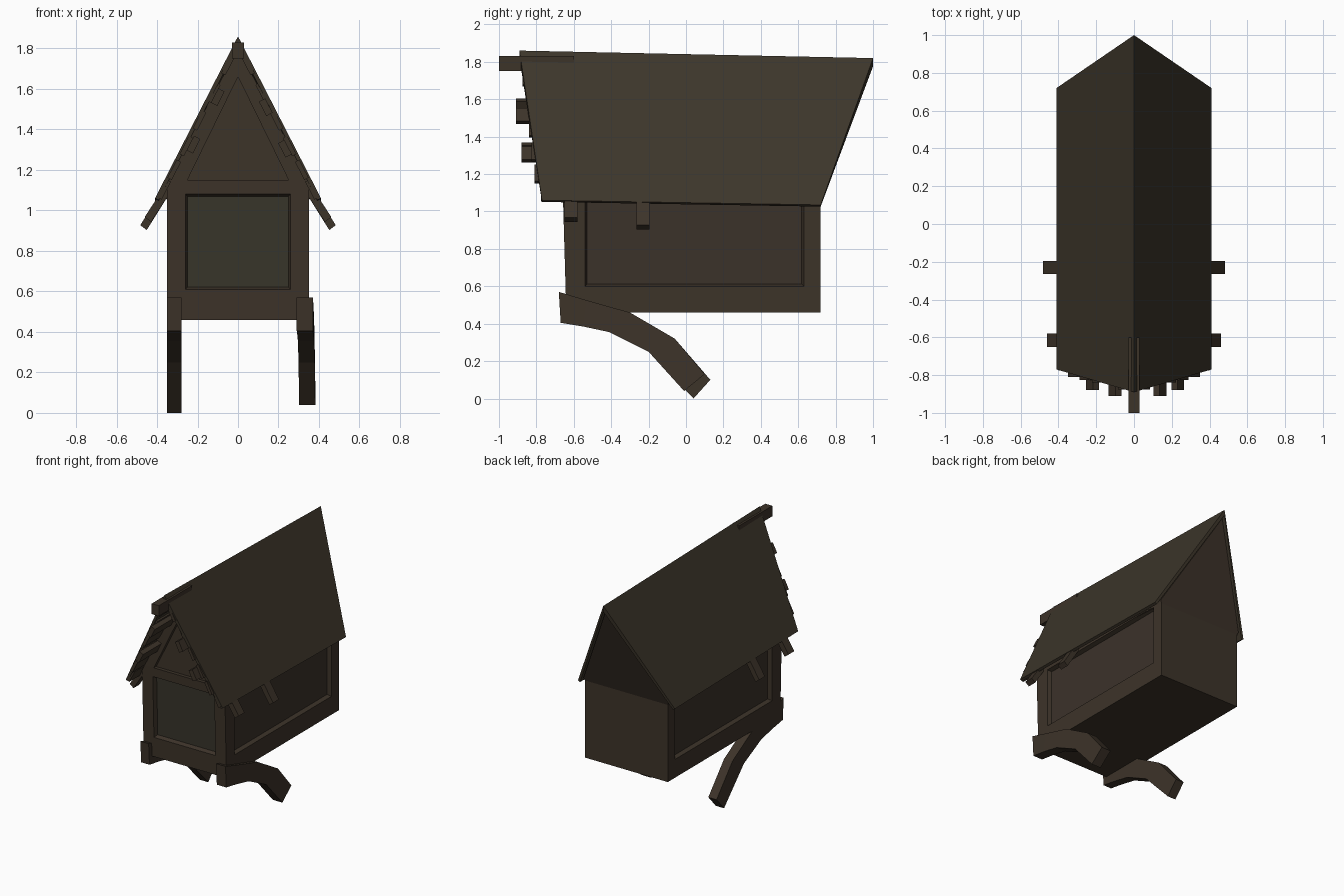
import bpy, bmesh
from mathutils import Vector

if "Cube" in bpy.data.objects:
    bpy.data.objects.remove(bpy.data.objects["Cube"])


def material(name, rgb):
    m = bpy.data.materials.new(name)
    m.diffuse_color = (*rgb, 1)
    m.use_nodes = True
    m.node_tree.nodes["Principled BSDF"].inputs["Base Color"].default_value = m.diffuse_color
    return m


WOOD = material("dark wood", (0.046, 0.033, 0.022))
ROOF = material("roof brown", (0.046, 0.036, 0.023))
PANEL = material("front panel olive", (0.040, 0.036, 0.024))
SIDE = material("side panel brown", (0.044, 0.032, 0.023))


def loft(name, rings, *mats):
    """Closed solid through a list of equal-length rings of points."""
    bm = bmesh.new()
    vs = [[bm.verts.new(p) for p in r] for r in rings]
    n = len(rings[0])
    for a, b in zip(vs, vs[1:]):
        for i in range(n):
            j = (i + 1) % n
            bm.faces.new((a[i], a[j], b[j], b[i]))
    bm.faces.new(vs[0][::-1])
    bm.faces.new(vs[-1])
    bmesh.ops.recalc_face_normals(bm, faces=bm.faces)
    me = bpy.data.meshes.new(name)
    bm.to_mesh(me)
    bm.free()
    for m in mats:
        me.materials.append(m)
    ob = bpy.data.objects.new(name, me)
    bpy.context.collection.objects.link(ob)
    return ob


def recess(ob, direction, lo, hi, axis, mat):
    """Inset the face looking along direction to a rectangle and push it in."""
    bm = bmesh.new()
    bm.from_mesh(ob.data)
    bm.normal_update()
    f = max(bm.faces, key=lambda f: f.normal.dot(Vector(direction)))
    c = f.calc_center_median()
    n = f.normal.copy()
    bmesh.ops.inset_individual(bm, faces=[f], thickness=0.05)
    for v in f.verts:
        v.co[axis] = lo[0] if v.co[axis] < c[axis] else hi[0]
        v.co.z = lo[1] if v.co.z < c.z else hi[1]
        v.co -= n * (v.co - c).dot(n)
    bmesh.ops.inset_individual(bm, faces=[f], thickness=0.016, depth=-0.03)
    f.material_index = mat
    bm.to_mesh(ob.data)
    bm.free()


# Main body with recessed front and side panels
body = loft("dormer_body", [
    [(-.35, -.66, 1.15), (.35, -.66, 1.15), (.35, -.64, .46), (-.35, -.64, .46)],
    [(-.35, .72, 1.08), (.35, .72, 1.08), (.35, .72, .46), (-.35, .72, .46)]],
    WOOD, PANEL, SIDE)
recess(body, (0, -1, 0), (-.26, .61), (.26, 1.08), 0, 1)
for s in (-1, 1):
    recess(body, (s, 0, 0), (-.54, .60), (.63, 1.06), 1, 2)

# Gable above the body, leaning out under the roof at the back
loft("gable_wall", [
    [(-.335, -.63, 1.09), (-.335, -.63, 1.15), (0, -.63, 1.79), (.335, -.63, 1.15), (.335, -.63, 1.09)],
    [(-.35, .72, 1.05), (-.36, .725, 1.07), (0, .975, 1.76), (.36, .725, 1.07), (.35, .72, 1.05)]], WOOD)
rake = [(-.35, 1.15), (0, 1.80), (.35, 1.15), (.25, 1.15), (0, 1.66), (-.25, 1.15)]
loft("gable_frame", [[(x, y, z) for x, z in rake] for y in (-.66, -.62)], WOOD)


# Roof shell: ridge longer than the eaves
def roof_ring(ridge_y, ridge_z, eave_y, eave_z):
    return [(-.41, eave_y, eave_z), (0, ridge_y, ridge_z), (.41, eave_y, eave_z),
            (.392, eave_y, eave_z - .009), (0, ridge_y, ridge_z - .044), (-.392, eave_y, eave_z - .009)]


loft("roof", [roof_ring(-.89, 1.86, -.77, 1.06), roof_ring(1.0, 1.82, .72, 1.035)], ROOF)

# Timbers running along the roof underside
SLOPE = Vector((.41, 0, -.80)).normalized()
NORMAL = Vector((.80, 0, .41)).normalized()


def timber(name, side, x, z, w, t, front, back):
    ring = []
    for a, b in ((-1, -1), (1, -1), (1, 1), (-1, 1)):
        p = Vector((x, 0, z)) + SLOPE * w / 2 * a + NORMAL * t / 2 * b
        ring.append((side * p.x, p.z))
    loft(name, [[(px, y, pz) for px, pz in ring] for y in (front, back)], WOOD)


for s, purlins in ((-1, [(.10, 1.56, -.91), (.22, 1.325, -.88)]),
                   (1, [(.137, 1.51, -.91), (.232, 1.305, -.88)])):
    for x, z, y in purlins:
        timber("purlin", s, x, z, .08, .035, y, -.60)
    for x, y in ((.05, -.875), (.12, -.845), (.19, -.84), (.255, -.825), (.315, -.81), (.365, -.775)):
        timber("under_board", s, x, 1.815 - 1.95 * x, .10, .024, y, -.60)
loft("ridge_beam", [[(-.03, y, 1.75), (.03, y, 1.75), (.03, y, 1.83), (-.03, y, 1.83)]
                    for y in (-1.0, -.60)], WOOD)

# Rafter tails poking out below the eaves
for s in (-1, 1):
    for y, ex, ez in ((-.615, .445, .955), (-.23, .467, .915)):
        rings = [[(s * (x + dx), y + dy, z + dz)
                  for dx, dz, dy in ((-.016, -.012, -.035), (.016, .012, -.035),
                                     (.016, .012, .035), (-.016, -.012, .035))]
                 for x, z in ((.345, 1.11), (ex, ez))]
        loft("rafter_tail", rings, WOOD)

# Curved support braces: top and bottom edge points in y, z
TOP = [(-.68, .57), (-.53, .525), (-.30, .46), (-.06, .32)]
LOW = [(-.67, .405), (-.55, .385), (-.41, .355), (-.20, .25)]
for name, x0, x1, shift, tip in (
        ("left_brace", -.35, -.28, 0, ((.13, .10), (.04, 0))),
        ("right_brace", .29, .37, .012, ((.10, .13), (-.01, .04)))):
    rings = []
    for i, (t, b) in enumerate(zip(TOP + [tip[0]], LOW + [tip[1]])):
        d = shift * i / 4
        rings.append([(x0 + d, *t), (x1 + d, *t), (x1 + d, *b), (x0 + d, *b)])
    loft(name, rings, WOOD)
